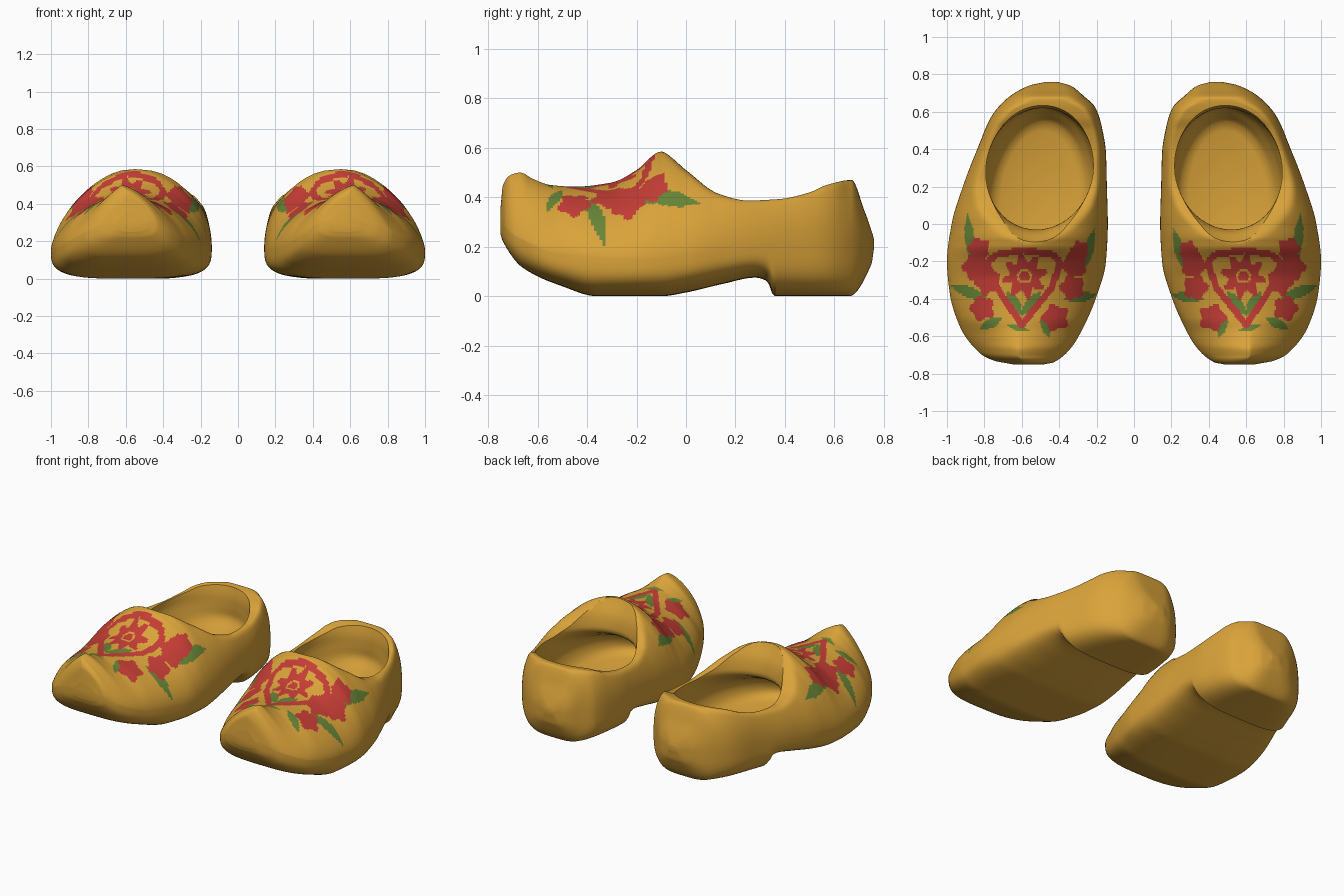
import bpy, bmesh, math
from mathutils import Matrix, Vector

if "Cube" in bpy.data.objects:
    bpy.data.objects.remove(bpy.data.objects["Cube"])


def material(name, rgb):
    m = bpy.data.materials.new(name)
    m.diffuse_color = (*rgb, 1)
    m.use_nodes = True
    m.node_tree.nodes["Principled BSDF"].inputs["Base Color"].default_value = m.diffuse_color
    return m


MATS = [material("ochre_wood", (0.70, 0.366, 0.042)),
        material("red_paint", (0.56, 0.046, 0.036)),
        material("green_paint", (0.135, 0.235, 0.038))]


def curve(pts, y):
    """Smooth interpolation without overshoot through (y, value) points."""
    if y <= pts[0][0]:
        return pts[0][1]
    if y >= pts[-1][0]:
        return pts[-1][1]
    d = [(b[1] - a[1]) / (b[0] - a[0]) for a, b in zip(pts, pts[1:])]
    i = next(k for k in range(len(d)) if y <= pts[k + 1][0])

    def slope(k):
        if k == 0 or k == len(d):
            return d[min(k, len(d) - 1)]
        a, b = d[k - 1], d[k]
        return 2 * a * b / (a + b) if a * b > 0 else 0
    h = pts[i + 1][0] - pts[i][0]
    t = (y - pts[i][0]) / h
    return ((2*t**3 - 3*t*t + 1) * pts[i][1] + (t**3 - 2*t*t + t) * h * slope(i)
            + (3*t*t - 2*t**3) * pts[i + 1][1] + (t**3 - t*t) * h * slope(i + 1))


# Clog profiles along its length y (for the clog at +x)
INNER = [(-.75, .48), (-.74, .43), (-.66, .335), (-.58, .285), (-.4, .205), (-.2, .15), (0, .14),
         (.2, .145), (.38, .15), (.51, .17), (.62, .205), (.69, .275), (.74, .34), (.76, .41)]
OUTER = [(-.75, .65), (-.73, .75), (-.69, .825), (-.55, .93), (-.37, .985), (-.2, 1.0), (0, .975),
         (.2, .915), (.42, .83), (.57, .765), (.67, .68), (.74, .56), (.76, .47)]
CREST = [(-.75, .36), (-.74, .45), (-.71, .49), (-.67, .5), (-.62, .475), (-.55, .45), (-.45, .443),
         (-.3, .46), (-.2, .51), (-.1, .585), (0, .51), (.13, .415), (.25, .387), (.38, .393),
         (.5, .42), (.57, .45), (.67, .47), (.72, .35), (.755, .25), (.76, .23)]
LIFT = [(-.1, 0), (0, .07), (.25, .18), (.5, .14), (.6, .1), (.67, .03), (.72, .02), (.76, 0)]
SOLE = [(-.75, .25), (-.74, .22), (-.66, .115), (-.5, .04), (-.36, 0), (-.1, 0), (0, .015), (.15, .05),
        (.28, .075), (.33, .06), (.345, .02), (.355, 0), (.66, 0), (.75, .13), (.76, .19)]
WIDEST = [(-.75, .30), (-.7, .25), (-.5, .17), (-.2, .15), (.3, .2), (.76, .21)]
RIDGE = [(-.75, .58), (-.7, .62), (-.5, .62), (-.2, .57), (0, .54), (.3, .52), (.6, .47), (.76, .44)]
FULL = [(-.75, 1.3), (-.68, 1.2), (-.6, 1.35), (-.5, 1.65), (-.1, 1.65), (.1, 1.9), (.3, 2), (.5, 2.3), (.76, 2.2)]


def section(y, upper=140, lower=50):
    """One closed cross-section: arched top, clipped at the rim, over a flat sole."""
    xi, xo, xr = curve(INNER, y), curve(OUTER, y), curve(RIDGE, y)
    crest, lift = curve(CREST, y), curve(LIFT, y)
    zb, zw, p = curve(SOLE, y), curve(WIDEST, y), curve(FULL, y)
    pts = []
    for k in range(upper + lower):
        top = k < upper
        a = math.pi * k / upper if top else math.pi * (1 + (k - upper) / lower)
        c, s = math.cos(a), math.sin(a)
        e = 2 / (p + (.2 if c < 0 else 0)) if top else 2 / 3.5
        x = xr + (xo - xr if c > 0 else xr - xi) * math.copysign(abs(c) ** e, c)
        if top:
            z = zw + (crest + lift - zw) * abs(s) ** e
            soft = max(min(.03, lift), 1e-6)
            h = max(soft - abs(z - crest), 0) / soft
            z = min(z, crest) - h * h * soft / 4
        else:
            z = zw - (zw - zb) * abs(s) ** e
        pts.append((x, y, z))
    return pts


def loft(name, rings):
    bm = bmesh.new()
    vs = [[bm.verts.new(p) for p in r] for r in rings]
    n = len(rings[0])
    for a, b in zip(vs, vs[1:]):
        for i in range(n):
            bm.faces.new((a[i], a[(i + 1) % n], b[(i + 1) % n], b[i]))
    bm.faces.new(vs[0])
    bm.faces.new(vs[-1])
    bmesh.ops.recalc_face_normals(bm, faces=bm.faces)
    me = bpy.data.meshes.new(name)
    bm.to_mesh(me)
    bm.free()
    for m in MATS:
        me.materials.append(m)
    ob = bpy.data.objects.new(name, me)
    bpy.context.collection.objects.link(ob)
    return ob


# Painted pattern, as seen from above
def blossom(p, x, y, r, petals=5, wave=.15, phase=0):
    d = Vector((p.x - x, p.y - y))
    return d.length < r * (1 + wave * math.cos(petals * math.atan2(d.y, d.x) + phase))


def leaf(p, x0, y0, x1, y1, width):
    a, d = Vector((x0, y0)), Vector((x1 - x0, y1 - y0))
    v = p - a
    t = v.dot(d) / d.length_squared
    return 0 < t < 1 and abs(v.x * d.y - v.y * d.x) / d.length < width * math.sin(math.pi * t)


def near_line(p, loop, width):
    for a, b in zip(loop, loop[1:] + loop[:1]):
        a, d = Vector(a), Vector(b) - Vector(a)
        t = max(0, min(1, (p - a).dot(d) / d.length_squared))
        if (p - a - d * t).length < width:
            return True
    return False


HEART = [(.395, -.21), (.43, -.165), (.59, -.14), (.74, -.165), (.785, -.21), (.74, -.33), (.6, -.54), (.44, -.34)]
BLOSSOMS = [(.83, -.13, .055), (.85, -.23, .065), (.78, -.31, .065), (.81, -.45, .062),
            (.29, -.14, .045), (.32, -.22, .065), (.33, -.34, .062), (.42, -.5, .068)]
LEAVES = [(.89, .06, .87, -.2, .026), (.98, -.33, .78, -.4, .03), (.83, -.56, .7, -.5, .026),
          (.21, -.02, .27, -.25, .026), (.2, -.38, .38, -.4, .03), (.45, -.61, .5, -.48, .024),
          (.6, -.49, .5, -.36, .03), (.6, -.49, .68, -.36, .03), (.68, -.54, .56, -.57, .018)]


def paint(c):
    p = Vector((c.x, c.y))
    if near_line(p, HEART, .018) or any(blossom(p, *b) for b in BLOSSOMS):
        return 1
    r = (p - Vector((.585, -.28))).length
    if blossom(p, .585, -.28, .1, 8, .24, 1.5) and not .028 < r < .04:
        return 1
    return 2 if any(leaf(p, *l) for l in LEAVES) else 0


# Solid clog, painted on its upper faces
N = 180
right = loft("right_clog", [section(.005 - .755 * math.cos(math.pi * i / N)) for i in range(N + 1)])
for f in right.data.polygons:
    if f.normal.z > 0 and -.65 < f.center.y < .1:
        f.material_index = paint(f.center)

# Foot cavity: stacked ellipses (z, centre y, radius x, radius y), flared at the rim
RINGS = [(.13, .12, .21, .38), (.16, .12, .26, .44), (.25, .16, .295, .455), (.33, .25, .295, .37),
         (.39, .295, .287, .325), (.47, .297, .3, .338), (.58, .29, .33, .385), (.75, .29, .36, .46)]
cols = [[(r[0], r[k]) for r in RINGS] for k in (1, 2, 3)]
rings = []
for j in range(32):
    z = .13 + .62 * j / 31
    cy, rx, ry = (curve(c, z) for c in cols)
    rings.append([(.505 + rx * math.cos(a) - .05 * ry * math.sin(a), cy + ry * math.sin(a), z)
                  for a in (math.tau * i / 64 for i in range(64))])
cutter = loft("foot_cavity_cutter", rings)
cutter.hide_render = True
mod = right.modifiers.new("foot_cavity", "BOOLEAN")
mod.operation, mod.solver, mod.object = "DIFFERENCE", "EXACT", cutter
baked = bpy.data.meshes.new_from_object(right.evaluated_get(bpy.context.evaluated_depsgraph_get()))
right.modifiers.clear()
right.data = baked
bpy.data.objects.remove(cutter)

# Mirrored partner
mesh = baked.copy()
mesh.transform(Matrix.Scale(-1, 4, (1, 0, 0)))
mesh.flip_normals()
left = bpy.data.objects.new("left_clog", mesh)
bpy.context.collection.objects.link(left)

bpy.ops.object.select_all(action="DESELECT")
for ob in (left, right):
    ob.select_set(True)
bpy.context.view_layer.objects.active = right
bpy.ops.object.shade_smooth_by_angle(angle=math.radians(40))
